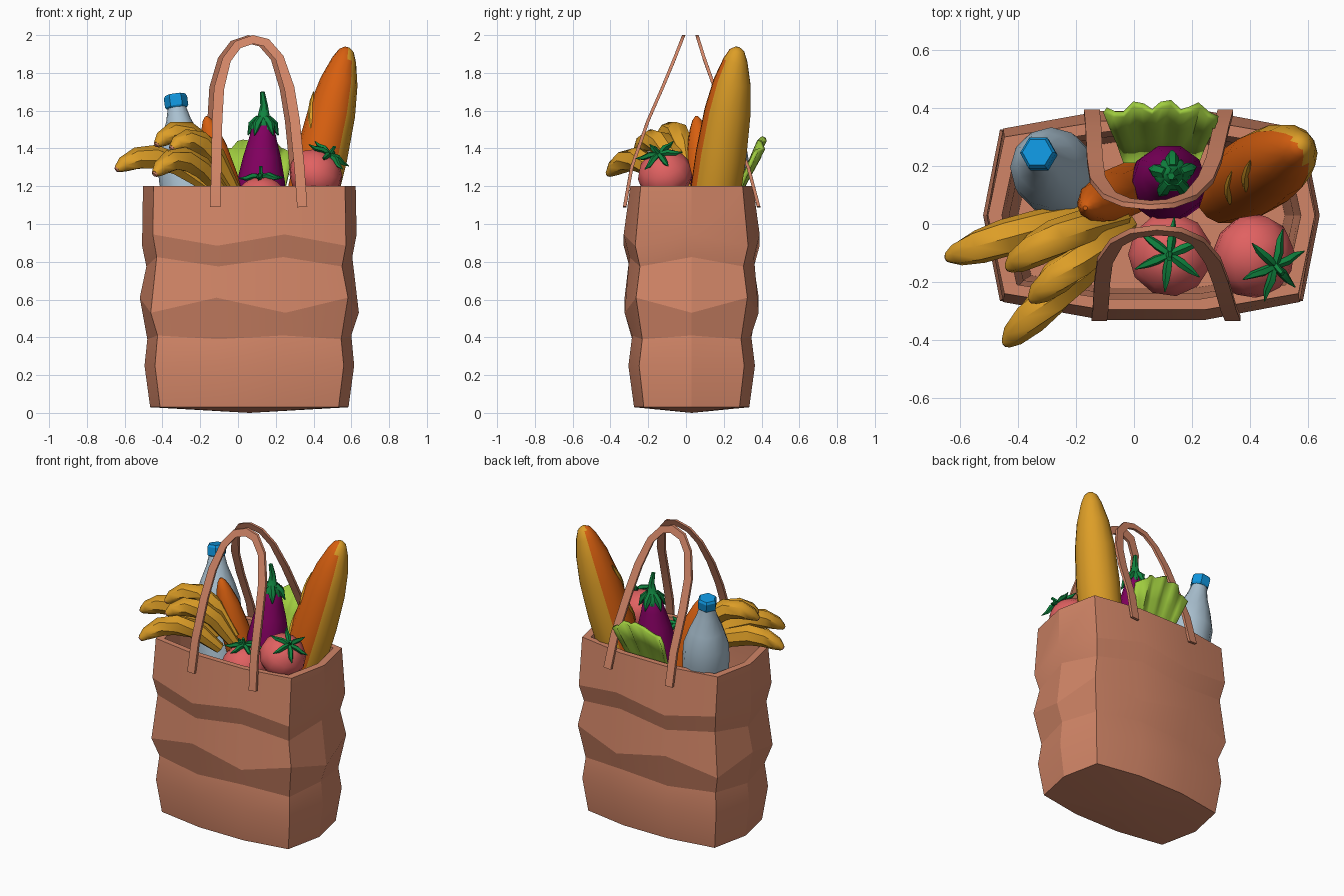
import bpy, bmesh, math
from mathutils import Vector as V

if "Cube" in bpy.data.objects:
    bpy.data.objects.remove(bpy.data.objects["Cube"])

# one material per colour
COLOURS = {
    "paper_brown": (0.64, 0.235, 0.135), "banana_gold": (0.72, 0.34, 0.02),
    "crust_orange": (0.68, 0.115, 0.005), "tomato_red": (0.75, 0.12, 0.12),
    "aubergine_purple": (0.22, 0.0, 0.115), "stem_green": (0.005, 0.23, 0.05),
    "lettuce_green": (0.35, 0.61, 0.05), "bottle_grey": (0.40, 0.53, 0.63),
    "cap_blue": (0.005, 0.30, 0.72)}
MATS = {}
for n, c in COLOURS.items():
    MATS[n] = bpy.data.materials.new(n)
    MATS[n].diffuse_color = (*c, 1)


def finish(name, bm, mats, angle=40):
    bmesh.ops.recalc_face_normals(bm, faces=bm.faces)
    me = bpy.data.meshes.new(name)
    bm.to_mesh(me)
    bm.free()
    for m in mats:
        me.materials.append(MATS[m])
    ob = bpy.data.objects.new(name, me)
    bpy.context.collection.objects.link(ob)
    bpy.ops.object.select_all(action='DESELECT')
    ob.select_set(True)
    bpy.context.view_layer.objects.active = ob
    bpy.ops.object.shade_smooth_by_angle(angle=math.radians(angle))
    return ob


def loft(bm, rings):
    vs = [[bm.verts.new(p) for p in r] for r in rings]
    n = len(vs[0])
    for a, b in zip(vs, vs[1:]):
        for i in range(n):
            bm.faces.new((a[i], a[(i + 1) % n], b[(i + 1) % n], b[i]))
    bm.faces.new(vs[0])
    bm.faces.new(vs[-1])
    return vs


def tubes(name, paths, sides, mats, angle=50):
    """Round lofts along paths of (points, radii), all in one object."""
    bm = bmesh.new()
    for pts, radii in paths:
        pts = [V(p) for p in pts]
        rings = []
        for i, (p, r) in enumerate(zip(pts, radii)):
            t = (pts[min(i + 1, len(pts) - 1)] - pts[max(i - 1, 0)]).normalized()
            ref = V((0, 1, 0)) if abs(t.y) < 0.9 else V((0, 0, 1))
            u = t.cross(ref).normalized()
            w = t.cross(u)
            rings.append([p + r * (u * math.cos(a) + w * math.sin(a))
                          for a in (2 * math.pi * k / sides for k in range(sides))])
        loft(bm, rings)
    return finish(name, bm, mats, angle)


def straight(a, b, prof):
    """Path along a-b with a (fraction, radius) profile."""
    a, b = V(a), V(b)
    return [a.lerp(b, t) for t, _ in prof], [r for _, r in prof]


# paper bag: creased ten-sided shell with an open, thick rim
PLAN = [(-.3, -1), (.33, -1), (.9, -.83), (1, 0), (.9, .83),
        (.33, 1), (-.3, 1), (-.9, .83), (-1, 0), (-.9, -.83)]
RINGS = [(.03, .525, .305, 0), (.25, .555, .335, 0), (.4, .54, .315, .01),
         (.57, .58, .355, -.04), (.8, .545, .33, .025), (.915, .568, .36, .03),
         (1.2, .563, .325, 0), (1.2, .515, .288, 0), (.9, .505, .29, 0),
         (.8, .49, .27, 0), (.12, .46, .25, 0)]
bm = bmesh.new()
vs = loft(bm, [[(.06 + hx * x, .03 + hy * y, z - dz * (-1) ** i)
                for i, (x, y) in enumerate(PLAN)] for z, hx, hy, dz in RINGS])
base = next(f for f in bm.faces if all(v in vs[0] for v in f.verts))
bmesh.ops.poke(bm, faces=[base], offset=0)
for v in bm.verts:
    if v not in sum(vs, []):
        v.co.z = 0
finish("paper_bag", bm, ["paper_brown"], 18)

# two strap handles: flat ribbons along an arch that leans inward
ARCH = [(-.12, 1.09), (-.115, 1.3), (-.11, 1.55), (-.1, 1.72), (-.06, 1.87), (0, 1.95), (.08, 1.977),
        (.15, 1.96), (.22, 1.88), (.272, 1.72), (.3, 1.55), (.325, 1.3), (.34, 1.09)]
LEAN = {"front_handle": (0, [(1.09, -.325), (1.25, -.305), (1.55, -.2), (1.8, -.09), (2, -.012)]),
        "back_handle": (-.025, [(1.09, .385), (1.2, .368), (1.3, .33), (1.55, .22), (1.8, .12), (2, .058)])}
for name, (dx, lean) in LEAN.items():
    def depth(z):
        for (z0, y0), (z1, y1) in zip(lean, lean[1:]):
            if z <= z1:
                return y0 + (y1 - y0) * (z - z0) / (z1 - z0)
        return lean[-1][1]
    rings = []
    for i, (x, z) in enumerate(ARCH):
        a, b = V(ARCH[max(i - 1, 0)]), V(ARCH[min(i + 1, len(ARCH) - 1)])
        t = (b - a).normalized()
        w = .027 if z < 1.8 else .023
        rings.append([(x + dx - t.y * s * w, depth(min(max(z + t.x * s * w, 1.09), 2)) + e, z + t.x * s * w)
                      for s, e in ((-1, -.009), (1, -.009), (1, .009), (-1, .009))])
    bm = bmesh.new()
    loft(bm, rings)
    finish(name, bm, ["paper_brown"], 40)

# bottle and its hexagonal cap
lo, hi = (-.215, .11, .8), (-.333, .247, 1.685)
tubes("bottle", [straight(lo, hi, [(0, .13), (.5, .145), (.62, .14), (.74, .105), (.85, .065), (.93, .047)])],
      12, ["bottle_grey"])
tubes("bottle_cap", [straight(lo, hi, [(.92, .055), (.93, .062), (.985, .062), (1, .052)])], 6, ["cap_blue"], 25)

# bananas fanning out over the left side, with small dull tips
BANANAS = [((-.64, -.115, 1.29), (-.42, -.04, 1.35), (-.16, .04, 1.2)),
           ((-.43, -.15, 1.42), (-.25, -.04, 1.47), (-.04, .02, 1.22)),
           ((-.35, -.26, 1.40), (-.19, -.12, 1.42), (-.02, .0, 1.18)),
           ((-.44, -.41, 1.265), (-.27, -.24, 1.34), (-.08, -.08, 1.17))]
skin, tips = [], []
for a, m, b in BANANAS:
    a, m, b = V(a), V(m), V(b)
    ctrl = 2 * m - (a + b) / 2
    pts = [a * (1 - t) ** 2 + ctrl * 2 * t * (1 - t) + b * t * t for t in (0, .08, .25, .45, .7, 1)]
    skin.append((pts, (.02, .042, .06, .066, .06, .035)))
    tips.append(([pts[0] - (pts[1] - pts[0]).normalized() * .008, pts[0]], (.012, .019)))
tubes("bananas", skin, 7, ["banana_gold"])
tubes("banana_tips", tips, 6, ["paper_brown"])

# large loaf: orange crust on the inner side, gold on the outer
lo, hi = V((.31, .10, .8)), V((.578, .272, 1.935))
loaf = tubes("large_loaf", [straight(lo, hi, [(0, .1), (.3, .135), (.5, .137), (.7, .125), (.84, .1),
                                              (.94, .065), (.985, .04), (1, .015)])],
             14, ["banana_gold", "crust_orange"])
for f in loaf.data.polygons:
    f.material_index = int(f.normal.x * -.79 + f.normal.y * -.61 > .1)
cuts = []
for z0, z1, r in ((1.70, 1.47, .128), (1.48, 1.25, .137)):
    pts = []
    for k in range(6):
        z, a = z0 + (z1 - z0) * k / 5, math.radians(188 + 9 * k)
        c = lo.lerp(hi, (z - lo.z) / (hi.z - lo.z))
        pts.append(c + V((math.cos(a), math.sin(a), 0)) * (r - .004))
    cuts.append((pts, (.002, .013, .018, .018, .013, .002)))
tubes("loaf_slashes", cuts, 6, ["banana_gold"])

# small loaf end
tubes("small_loaf", [straight((.0, .13, .9), (-.168, .055, 1.57),
      [(0, .09), (.5, .092), (.75, .072), (.9, .045), (.97, .025), (1, .008)])], 9, ["crust_orange"])

# aubergine with leafy cap and stem
lo, hi = (.11, .125, .9), (.135, .17, 1.55)
tubes("aubergine", [straight(lo, hi, [(0, .1), (.25, .135), (.5, .127), (.7, .1), (.85, .073), (.95, .058), (1, .03)])],
      10, ["aubergine_purple"])
cap = [([(.132, .166, 1.50), (.134, .168, 1.54), (.136, .17, 1.57), (.138, .172, 1.63), (.128, .165, 1.70)],
        (.066, .058, .032, .02, .013))]
for k in range(5):
    c, s = math.cos(k * 1.257 - .9), math.sin(k * 1.257 - .9)
    cap.append(([(.134 + d * c, .168 + d * s, z) for d, z in ((.025, 1.56), (.06, 1.525), (.085, 1.47))],
                (.02, .024, .003)))
tubes("aubergine_cap", cap, 6, ["stem_green"])

# tomatoes, each with a star of sepals and a short stem
PROF = [(0, .03), (.06, .07), (.2, .112), (.4, .142), (.58, .145), (.76, .125), (.9, .085), (.98, .045), (.96, .01)]
for i, (c, n) in enumerate([((.125, -.105, 1.115), (-.02, 0, 1)), ((.41, -.11, 1.26), (.55, -.25, .8))]):
    c, n = V(c), V(n).normalized()
    tubes(f"tomato_{i + 1}", [straight(c - n * .135, c + n * .135, PROF)], 11, ["tomato_red"])
    u = n.cross(V((0, 1, 0))).normalized()
    w = n.cross(u)
    star = [([c + n * .12, c + n * .15, c + n * .19 + w * .015], (.02, .012, .009))]
    for k in range(6):
        d = u * math.cos(k * 1.047 + .4) + w * math.sin(k * 1.047 + .4)
        star.append(([c + n * h + d * r for r, h in ((0, .137), (.05, .14), (.09, .128), (.13, .13))],
                     (.012, .017, .013, .002)))
    tubes(f"tomato_leaves_{i + 1}", star, 5, ["stem_green"])

# lettuce leaf: wavy sheet leaning over the back rim
bm = bmesh.new()
N = 12
rows = []
for j, (y, z) in enumerate(((.22, 1.0), (.29, 1.2), (.345, 1.32), (.405, 1.45))):
    row = []
    for i in range(N + 1):
        s = i / N * 2 - 1
        k = j / 3
        row.append(bm.verts.new((.095 + s * (.13 + .065 * k), y + k * (.018 * math.cos(i * 1.9) - .03 * s * s),
                                 z - k * (.09 * s * s - .012 * math.sin(i * 2.3)))))
    rows.append(row)
for a, b in zip(rows, rows[1:]):
    for i in range(N):
        bm.faces.new((a[i], a[i + 1], b[i + 1], b[i]))
leaf = finish("lettuce_leaf", bm, ["lettuce_green"], 40)
mod = leaf.modifiers.new("thickness", 'SOLIDIFY')
mod.thickness = .022
mod.offset = 0

for m in bpy.data.materials:
    if m.users and not m.is_grease_pencil:
        m.use_nodes = True
        m.node_tree.nodes["Principled BSDF"].inputs["Base Color"].default_value = m.diffuse_color
